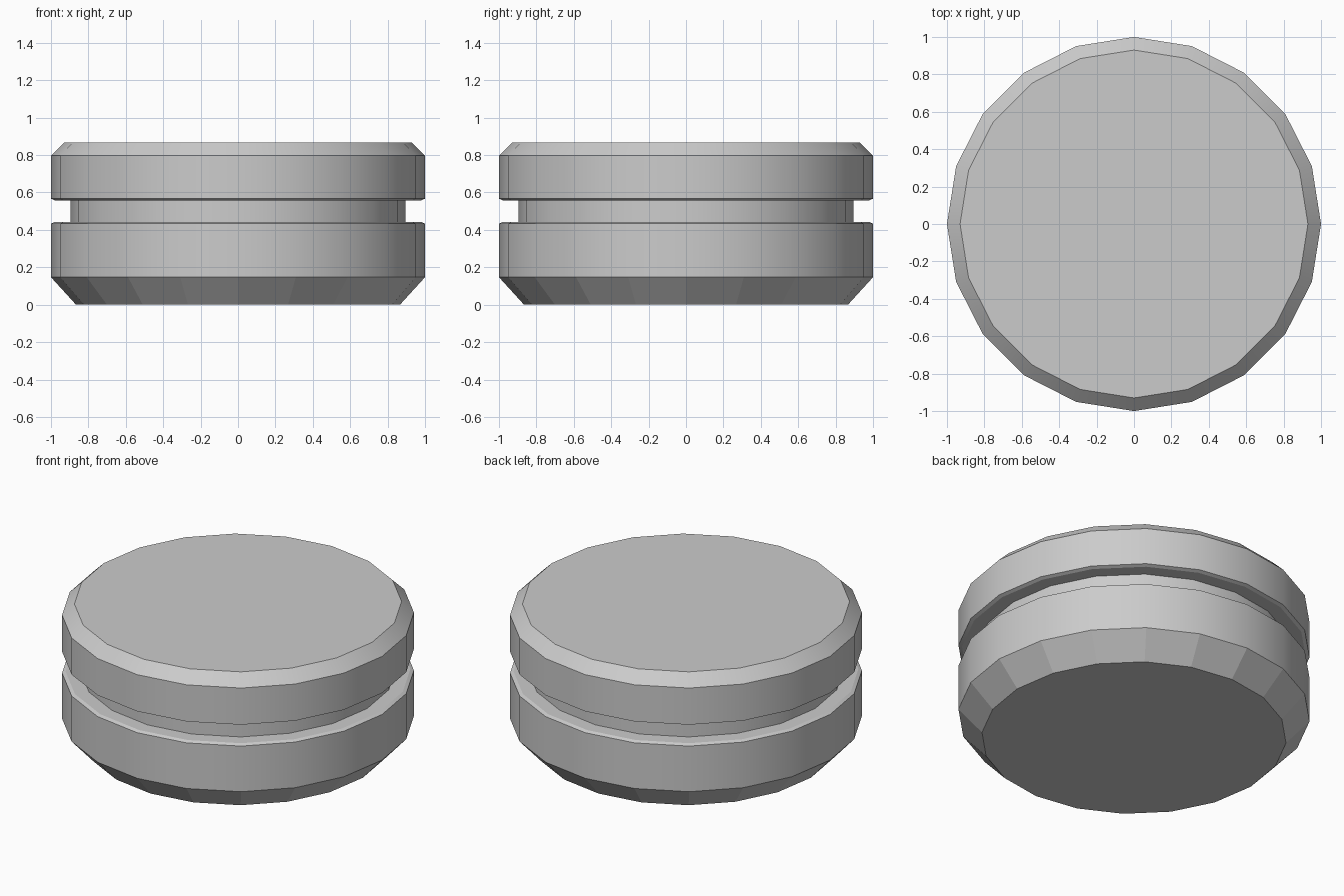
import bpy, bmesh
from math import cos, sin, tau, radians

if "Cube" in bpy.data.objects:
    bpy.data.objects.remove(bpy.data.objects["Cube"])

SIDES = 20


def lathe(name, profile):
    """Revolve (radius, z) points, listed bottom to top, and cap both ends."""
    bm = bmesh.new()
    rings = [[bm.verts.new((r * cos(tau * i / SIDES), r * sin(tau * i / SIDES), z))
              for i in range(SIDES)] for r, z in profile]
    for low, high in zip(rings, rings[1:]):
        for i in range(SIDES):
            j = (i + 1) % SIDES
            bm.faces.new((low[i], low[j], high[j], high[i]))
    bm.faces.new(rings[0][::-1])
    bm.faces.new(rings[-1])
    mesh = bpy.data.meshes.new(name)
    bm.to_mesh(mesh)
    bm.free()
    obj = bpy.data.objects.new(name, mesh)
    bpy.context.collection.objects.link(obj)
    return obj


# Grooved disc: bottom chamfer, lower band, groove, upper band, top chamfer
disc = lathe("grooved_disc", [
    (0.866, 0), (1, 0.147), (1, 0.433), (0.98, 0.442), (0.896, 0.442),
    (0.896, 0.558), (0.98, 0.558), (1, 0.567), (1, 0.797), (0.93, 0.866)])

# Smooth bands with crisp rims
bpy.context.view_layer.objects.active = disc
disc.select_set(True)
bpy.ops.object.shade_smooth_by_angle(angle=radians(20))

# Bottom chamfer stays faceted
for face in disc.data.polygons:
    if face.center.z < 0.1:
        face.use_smooth = False
